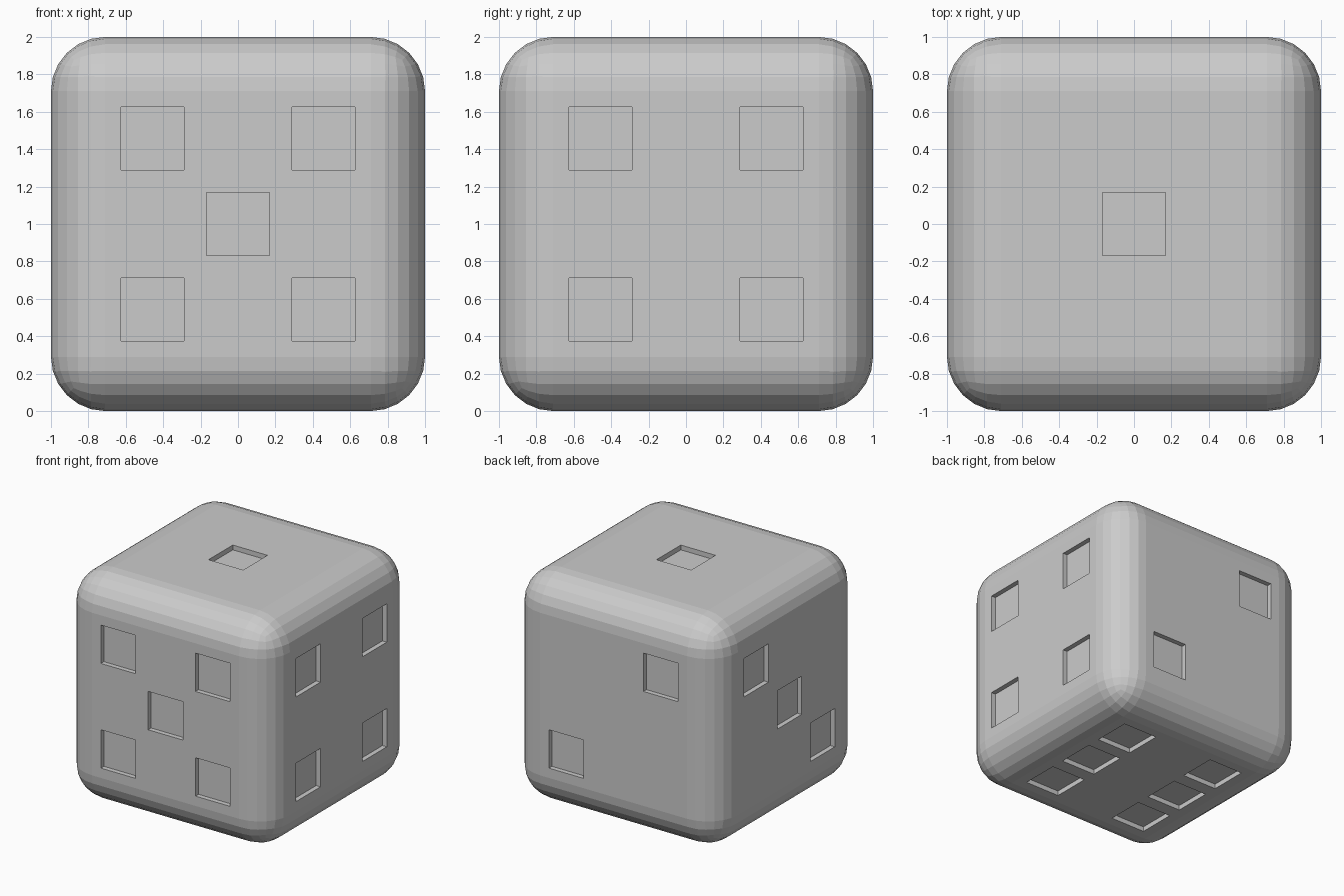
import bpy, bmesh
from mathutils import Matrix, Vector

if "Cube" in bpy.data.objects:
    bpy.data.objects.remove(bpy.data.objects["Cube"])

P = 0.457      # pip offset from face centre
SIDE = 0.335   # pip width
DEPTH = 0.042  # pip depth
RADIUS = 0.29  # edge rounding

# die body: rounded cube
bpy.ops.mesh.primitive_cube_add(size=2, location=(0, 0, 1))
body = bpy.context.object
body.name = "die_body"
bm = bmesh.new()
bm.from_mesh(body.data)
bmesh.ops.bevel(bm, geom=bm.edges[:], offset=RADIUS, segments=6,
                profile=0.5, affect='EDGES', clamp_overlap=True)
bm.to_mesh(body.data)
bm.free()

# pip layouts: face normal, first axis, second axis, pip positions
X, Y, Z = Vector((1, 0, 0)), Vector((0, 1, 0)), Vector((0, 0, 1))
corners = [(-P, -P), (P, -P), (-P, P), (P, P)]
faces = [
    (Z, X, Y, [(0, 0)]),                          # top: 1
    (Y, X, Z, [(-P, P), (P, -P)]),                # back: 2
    (-X, Y, Z, [(P, P), (0, 0), (-P, -P)]),       # left: 3
    (X, Y, Z, corners),                           # right: 4
    (-Y, X, Z, corners + [(0, 0)]),               # front: 5
    (-Z, X, Y, corners + [(-P, 0), (P, 0)]),      # bottom: 6
]

# square cutters for all pips
bm = bmesh.new()
for n, u, v, spots in faces:
    for a, b in spots:
        h = 0.2
        centre = n * (1 - DEPTH + h / 2) + u * a + v * b
        size = [h if abs(c) > 0.5 else SIDE for c in n]
        bmesh.ops.create_cube(bm, size=1, matrix=Matrix.Translation(centre)
                              @ Matrix.Diagonal((*size, 1)))
mesh = bpy.data.meshes.new("pip_cutters")
bm.to_mesh(mesh)
bm.free()
cutter = bpy.data.objects.new("pip_cutters", mesh)
cutter.location = (0, 0, 1)
cutter.hide_render = True
cutter.display_type = 'WIRE'
bpy.context.collection.objects.link(cutter)

# carve the pips
cut = body.modifiers.new("pips", 'BOOLEAN')
cut.operation = 'DIFFERENCE'
cut.solver = 'EXACT'
cut.object = cutter
